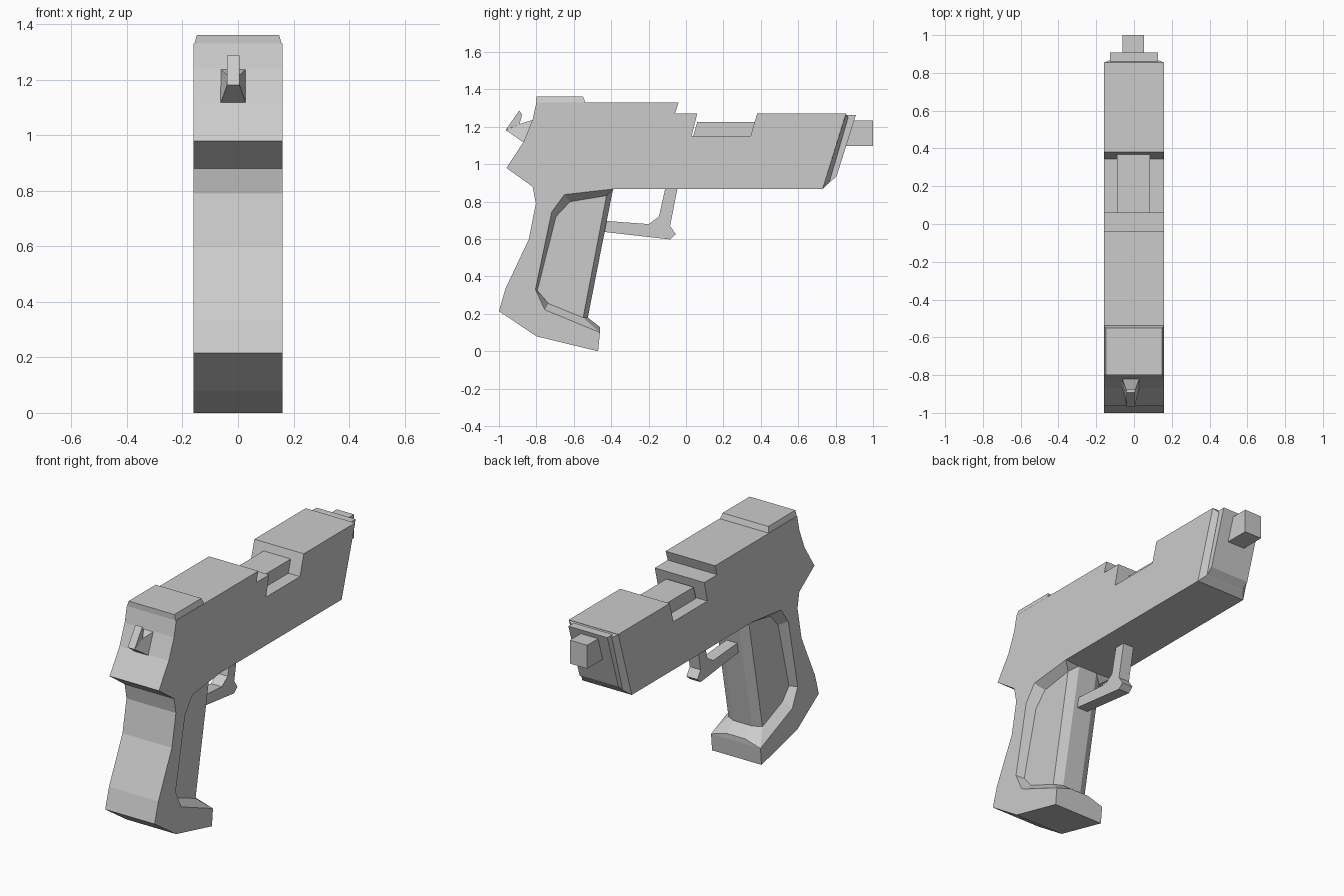
import bpy
import bmesh


def finish(name, bm):
    bmesh.ops.remove_doubles(bm, verts=bm.verts, dist=0.0001)
    bmesh.ops.recalc_face_normals(bm, faces=bm.faces)
    mesh = bpy.data.meshes.new(name)
    bm.to_mesh(mesh)
    bm.free()
    ob = bpy.data.objects.new(name, mesh)
    bpy.context.collection.objects.link(ob)
    return ob


def prism(name, profile, half=None, cx=0.0):
    """Side profile of (y, z) or (y, z, half_width) points, spread along x."""
    bm = bmesh.new()
    pts = [(p[0], p[1], p[2] if len(p) > 2 else half) for p in profile]
    left = [bm.verts.new((cx - w, y, z)) for y, z, w in pts]
    right = [bm.verts.new((cx + w, y, z)) for y, z, w in pts]
    bm.faces.new(left)
    bm.faces.new(right[::-1])
    n = len(pts)
    for i in range(n):
        j = (i + 1) % n
        bm.faces.new((left[i], right[i], right[j], left[j]))
    return finish(name, bm)


W = 0.16

# Outer and inner outlines of the grip recess, top to bottom
outer = [(-0.385, 0.868), (-0.65, 0.838), (-0.718, 0.745),
         (-0.805, 0.33), (-0.755, 0.222), (-0.46, 0.10)]
inner = [(-0.425, 0.832), (-0.62, 0.80), (-0.695, 0.72),
         (-0.795, 0.325), (-0.735, 0.255), (-0.55, 0.18)]

# Slide, frame and backstrap in one side profile
prism("frame", [
    (-0.80, 1.33), (-0.04, 1.33), (-0.06, 1.27), (0.06, 1.27), (0.03, 1.15),
    (0.345, 1.15), (0.38, 1.27), (0.855, 1.27), (0.73, 0.868)] + outer + [
    (-0.47, 0.0), (-0.80, 0.08), (-1.0, 0.215), (-0.965, 0.335),
    (-0.84, 0.60), (-0.803, 0.79), (-0.82, 0.88), (-0.96, 0.98),
    (-0.868, 1.12), (-0.82, 1.24)], W)

# Raised rear sight block
prism("rear_sight", [(-0.80, 1.32, W), (-0.80, 1.362, 0.148),
                     (-0.55, 1.362, 0.148), (-0.535, 1.32, W)])

# Exposed chamber in the slide opening
prism("chamber", [(0.035, 1.14), (0.06, 1.225), (0.372, 1.225), (0.345, 1.14)],
      0.088, -0.003)

# Muzzle bevel, plate and barrel
prism("muzzle_bevel", [(0.855, 1.268, W), (0.867, 1.25, 0.128),
                       (0.765, 0.90, 0.128), (0.73, 0.868, W)])
prism("muzzle_plate", [(0.84, 1.262), (0.908, 1.262), (0.805, 0.935),
                       (0.74, 0.88)], 0.126)
prism("barrel", [(0.80, 1.235), (1.0, 1.235), (1.0, 1.098), (0.80, 1.098)],
      0.056, -0.004)

# Hammer: tapered base and upright spur
prism("hammer_base", [(-0.81, 1.24, 0.047), (-0.885, 1.217, 0.022),
                      (-0.963, 1.182, 0.022), (-0.862, 1.112, 0.047)], cx=-0.017)
prism("hammer_spur", [(-0.89, 1.215), (-0.876, 1.265), (-0.892, 1.287),
                      (-0.965, 1.182)], 0.022, -0.017)

# Trigger guard
prism("trigger_guard", [
    (-0.11, 0.875), (-0.045, 0.875), (-0.085, 0.67), (-0.055, 0.625),
    (-0.085, 0.598), (-0.48, 0.643), (-0.47, 0.70), (-0.20, 0.68),
    (-0.145, 0.72)], 0.035)

# Recessed grip: sloped rim, flat panel, chamfered front, sloped foot
bm = bmesh.new()
D, C = 0.11, 0.06
front = [(-0.39, 0.868), (-0.525, 0.18), (-0.46, 0.13)]
fronts, toes = [], []
for s in (-1, 1):
    o = [bm.verts.new((s * W, y, z)) for y, z in outer]
    i = [bm.verts.new((s * D, y, z)) for y, z in inner]
    f = [bm.verts.new((s * C, y, z)) for y, z in front]
    for k in range(5):
        bm.faces.new((o[k], o[k + 1], i[k + 1], i[k]))
    bm.faces.new(i)
    bm.faces.new((i[0], f[0], f[1], i[5]))
    bm.faces.new((o[0], i[0], f[0]))
    bm.faces.new((i[5], f[1], f[2], o[5]))
    fronts.append(f)
    toes.append(o[5])
a, b = fronts
for k in range(2):
    bm.faces.new((a[k], a[k + 1], b[k + 1], b[k]))
bm.faces.new((a[2], toes[0], toes[1], b[2]))
finish("grip", bm)
